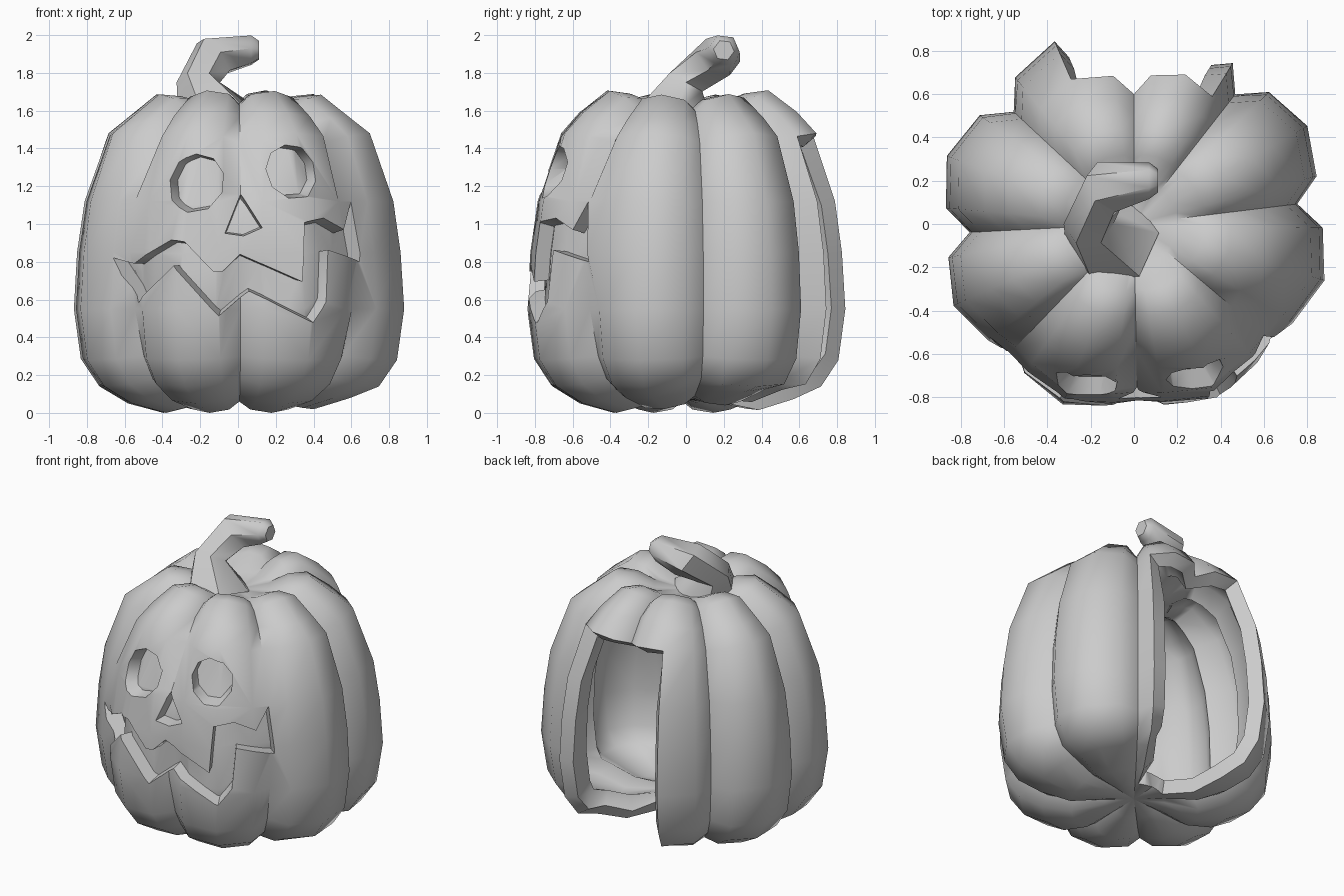
import bpy, bmesh, math
from mathutils import Vector

if "Cube" in bpy.data.objects:
    bpy.data.objects.remove(bpy.data.objects["Cube"])


def make_object(name, verts, faces):
    mesh = bpy.data.meshes.new(name)
    mesh.from_pydata(verts, [], faces)
    mesh.update()
    obj = bpy.data.objects.new(name, mesh)
    bpy.context.collection.objects.link(obj)
    return obj


def activate(obj):
    bpy.ops.object.select_all(action='DESELECT')
    obj.select_set(True)
    bpy.context.view_layer.objects.active = obj


def fix_normals(obj):
    bm = bmesh.new()
    bm.from_mesh(obj.data)
    bmesh.ops.recalc_face_normals(bm, faces=bm.faces)
    bm.to_mesh(obj.data)
    bm.free()


def add_cut(obj, cutter):
    cut = obj.modifiers.new(cutter.name, 'BOOLEAN')
    cut.operation = 'DIFFERENCE'
    cut.solver = 'EXACT'
    cut.object = cutter


def apply_modifiers(obj):
    activate(obj)
    for mod in list(obj.modifiers):
        bpy.ops.object.modifier_apply(modifier=mod.name)


# Ribbed shell: (radius, height) profiles along a lobe ridge and along a crease
RIDGE = [(.2, .05), (.42, .0), (.62, .05), (.78, .14), (.88, .28), (.92, .55), (.9, .85),
         (.86, 1.12), (.73, 1.48), (.62, 1.61), (.46, 1.72), (.33, 1.7), (.2, 1.61)]
CREASE = [(.18, .07), (.38, .06), (.55, .1), (.66, .18), (.73, .3), (.76, .55), (.75, .85),
          (.71, 1.12), (.6, 1.43), (.5, 1.57), (.4, 1.63), (.3, 1.64), (.2, 1.6)]
CREASE_ANGLES = [7, 52, 90, 137, 183, 227, 271, 319, 367]
STEPS = [(0, 0), (.17, .7), (.5, 1), (.83, .7)]
FACE_FILL = {5: .25, 6: .6, 7: .6}   # creases fade out across the face

columns = []
for lobe in range(8):
    a0, a1 = CREASE_ANGLES[lobe:lobe + 2]
    for t, bulge in STEPS:
        columns.append((math.radians(a0 + (a1 - a0) * t), bulge, lobe in (5, 6, 7)))

verts, faces, doorway = [], [], []
n, rows = len(columns), len(RIDGE)
for row, (ridge, crease) in enumerate(zip(RIDGE, CREASE)):
    for angle, bulge, front in columns:
        w = max(bulge, FACE_FILL.get(row, 0)) if front else bulge
        r = crease[0] + (ridge[0] - crease[0]) * w
        z = crease[1] + (ridge[1] - crease[1]) * w
        x, y = r * math.cos(angle), r * math.sin(angle)
        if row < 3:                    # underside rises a little to the back right
            z += .07 * max(0, x + y)
        if 9 <= row < 12:              # shoulders sit lower at the sides
            z -= .08 * abs(x)
        verts.append((x, y * (.97 if y < 0 else 1), z))
bottom, top = len(verts), len(verts) + 1
verts += [(0, 0, .07), (0, 0, 1.58)]
for j in range(n):
    k = (j + 1) % n
    faces.append((bottom, k, j))
    faces.append((top, (rows - 1) * n + j, (rows - 1) * n + k))
    for row in range(rows - 1):
        # Open doorway in the back, through the floor and below the top flap
        target = doorway if 5 <= j < 10 and row < 8 else faces
        target.append((row * n + j, row * n + k, (row + 1) * n + k, (row + 1) * n + j))

shell = make_object("pumpkin_shell", verts, faces)
solid = shell.modifiers.new("wall", 'SOLIDIFY')
solid.thickness = .1
solid.offset = -1

# Core: closed inset copy that limits how deep the face is carved
core = make_object("core_cutter", verts, faces + doorway)
core.hide_render = True
normals = [v.normal.copy() for v in core.data.vertices]
for v, normal in zip(core.data.vertices, normals):
    v.co -= normal * .085


# Face carvings: front outlines (x, z) sunk radially into the wall
def oval(cx, cz, rx, rz, sides=9):
    return [(cx + rx * math.cos(math.tau * i / sides + .3),
             cz + rz * math.sin(math.tau * i / sides + .3)) for i in range(sides)]


OPENINGS = {
    "left_eye_cutter": oval(-.23, 1.225, .15, .165),
    "right_eye_cutter": oval(.305, 1.285, .14, .155),
    "nose_cutter": [(.015, 1.17), (.13, .98), (.03, .935), (-.07, .95)],
    "mouth_cutter": [(-.64, .82), (-.55, .79), (-.34, .91), (-.27, .9), (-.13, .75), (-.08, .75),
                     (.01, .84), (.32, .7), (.34, 1.0), (.45, 1.03), (.56, .97), (.62, 1.13),
                     (.64, .8), (.46, .86), (.44, .6), (.37, .5), (.14, .61), (.06, .64),
                     (-.1, .52), (-.32, .78), (-.53, .58)],
}
cutters = []
for name, outline in OPENINGS.items():
    m = len(outline)
    mid = sum(z for x, z in outline) / m
    pts = []
    for k in (1.5, .6):
        for x, z in outline:
            y = -math.sqrt(.82 ** 2 - x * x)
            pts.append((x * k, y * k, mid + (z - mid) * k))
    polys = [tuple(range(m)), tuple(range(2 * m - 1, m - 1, -1))]
    polys += [(i, i + m, (i + 1) % m + m, (i + 1) % m) for i in range(m)]
    cutter = make_object(name, pts, polys)
    fix_normals(cutter)
    cutter.hide_render = True
    add_cut(cutter, core)
    apply_modifiers(cutter)
    cutters.append(cutter)
    add_cut(shell, cutter)

apply_modifiers(shell)
for helper in cutters + [core]:
    bpy.data.objects.remove(helper)
activate(shell)
bpy.ops.object.shade_smooth_by_angle(angle=math.radians(52))

# Bent stem: six-sided rings (centre, direction, radius) swept along the bend
RINGS = [((-.1, -.07, 1.57), (-.2, .2, 1), .22), ((-.21, 0, 1.75), (0, .5, .9), .115),
         ((-.13, .17, 1.885), (.7, .35, .6), .125), ((.07, .2, 1.92), (1, 0, 0), .085),
         ((.11, .2, 1.92), (1, 0, 0), .055)]
verts, faces, S = [], [], 6
for centre, direction, radius in RINGS:
    d = Vector(direction).normalized()
    u = d.cross(Vector((0, .8, -.6))).normalized()
    v = d.cross(u)
    for i in range(S):
        a = math.tau * i / S
        verts.append(Vector(centre) + radius * (u * math.cos(a) + v * math.sin(a)))
for r in range(len(RINGS) - 1):
    for i in range(S):
        k = (i + 1) % S
        faces.append((r * S + i, r * S + k, (r + 1) * S + k, (r + 1) * S + i))
faces += [tuple(range(S)), tuple(range((len(RINGS) - 1) * S, len(RINGS) * S))]
stem = make_object("stem", verts, faces)
fix_normals(stem)
activate(stem)
bpy.ops.object.shade_smooth_by_angle(angle=math.radians(52))
